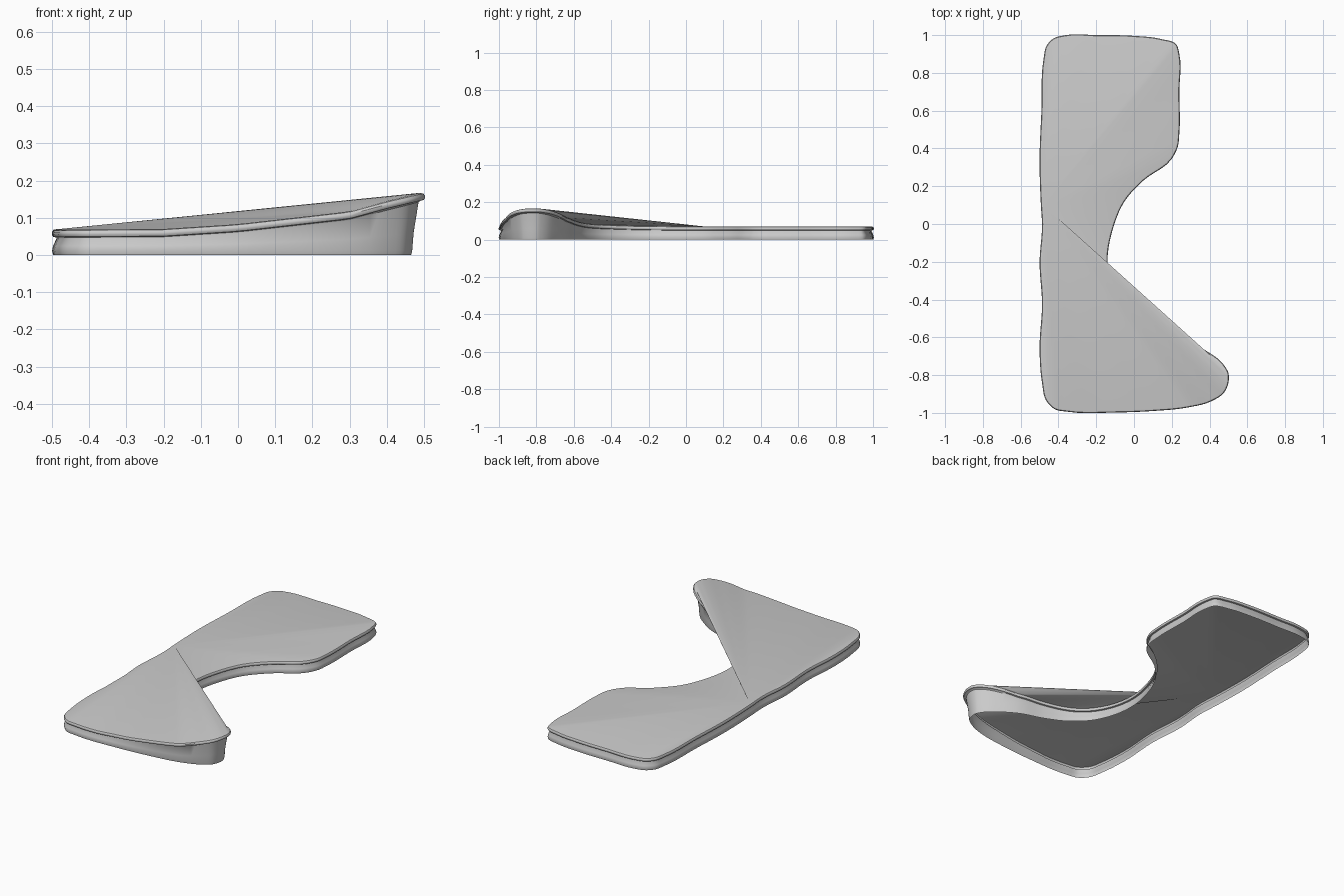
import bpy, bmesh
from mathutils import Vector

if "Cube" in bpy.data.objects:
    bpy.data.objects.remove(bpy.data.objects["Cube"])

# Outline control points, counterclockwise from the upper left side
OUTLINE = [(-.478, .88), (-.49, .6), (-.5, .35), (-.493, .1), (-.487, 0), (-.5, -.2),
           (-.487, -.42), (-.5, -.67), (-.487, -.84), (-.465, -.935), (-.42, -.98), (-.35, -.994),
           (-.1, -.998), (.1, -.99), (.28, -.972), (.41, -.938), (.475, -.895), (.5, -.84),
           (.5, -.79), (.475, -.745), (.38, -.67), (.28, -.622), (.15, -.585), (.03, -.53),
           (-.06, -.45), (-.12, -.33), (-.14, -.2), (-.11, -.02), (-.05, .12), (.05, .23),
           (.2, .345), (.232, .41), (.24, .48), (.24, .7), (.24, .9), (.225, .95),
           (.14, .98), (0, .996), (-.2, 1), (-.36, 1), (-.43, .98), (-.465, .94)]
RISE = [(-.5, .068), (-.2, .07), (0, .083), (.3, .117), (.4, .144), (.5, .167)]
STEPS = 5


def smooth_loop(pts):
    """Closed Catmull-Rom curve through the points."""
    p = [Vector(q) for q in pts]
    n, out = len(p), []
    for i in range(n):
        a, b, c, d = p[i - 1], p[i], p[(i + 1) % n], p[(i + 2) % n]
        # centripetal-like tangents keep tight corners from overshooting
        l0, l1, l2 = (b - a).length, (c - b).length, (d - c).length
        t0 = ((b - a) / l0 * l1 + (c - b) / l1 * l0) / (l0 + l1) * l1
        t1 = ((c - b) / l1 * l2 + (d - c) / l2 * l1) / (l1 + l2) * l1
        for s in range(STEPS):
            t = s / STEPS
            out.append(b * (2*t**3 - 3*t*t + 1) + t0 * (t**3 - 2*t*t + t)
                       + c * (3*t*t - 2*t**3) + t1 * (t**3 - t*t))
    return out


def rim_height(p):
    """Rim rises toward the front right lobe, flat elsewhere."""
    z = RISE[-1][1]
    for (x0, z0), (x1, z1) in zip(RISE, RISE[1:]):
        if p.x <= x1:
            t = max(0, (p.x - x0) / (x1 - x0))
            z = z0 + (z1 - z0) * t
            break
    f = min(1, max(0, -p.y / .4))
    return .07 + (z - .07) * f * f * (3 - 2 * f)


loop = smooth_loop(OUTLINE)
n = len(loop)
bm = bmesh.new()
cols = []
# Side wall section at each outline point: foot, pinched groove, rounded rim
for i, p in enumerate(loop):
    t = (loop[(i + 1) % n] - loop[i - 1]).normalized()
    inward = Vector((-t.y, t.x))
    h = rim_height(p)
    lean = max(0, h - .072) * .36
    section = [(.003 + lean, 0), (lean, .012), (.003 + lean * .8, h * .36),
               (.012 + lean * .15, h - .025), (.012, h - .021), (.003, h - .019),
               (0, h - .014), (0, h - .008), (.004, h - .002), (.013, h)]
    cols.append([bm.verts.new((*(p + inward * d), z)) for d, z in section])
for a, b in zip(cols, cols[1:] + cols[:1]):
    for k in range(len(a) - 1):
        bm.faces.new((a[k], b[k], b[k + 1], a[k + 1])).smooth = True

# Top sheet: fan from one left-side point, spanning straight across the notch
top = [c[-1] for c in cols]
hub = 3 * STEPS
for k in range(1, n - 1):
    bm.faces.new((top[hub], top[(hub + k) % n], top[(hub + k + 1) % n]))

mesh = bpy.data.meshes.new("contoured_pad")
bm.to_mesh(mesh)
bm.free()
pad = bpy.data.objects.new("contoured_pad", mesh)
bpy.context.collection.objects.link(pad)
mesh.set_sharp_from_angle(angle=.6)
